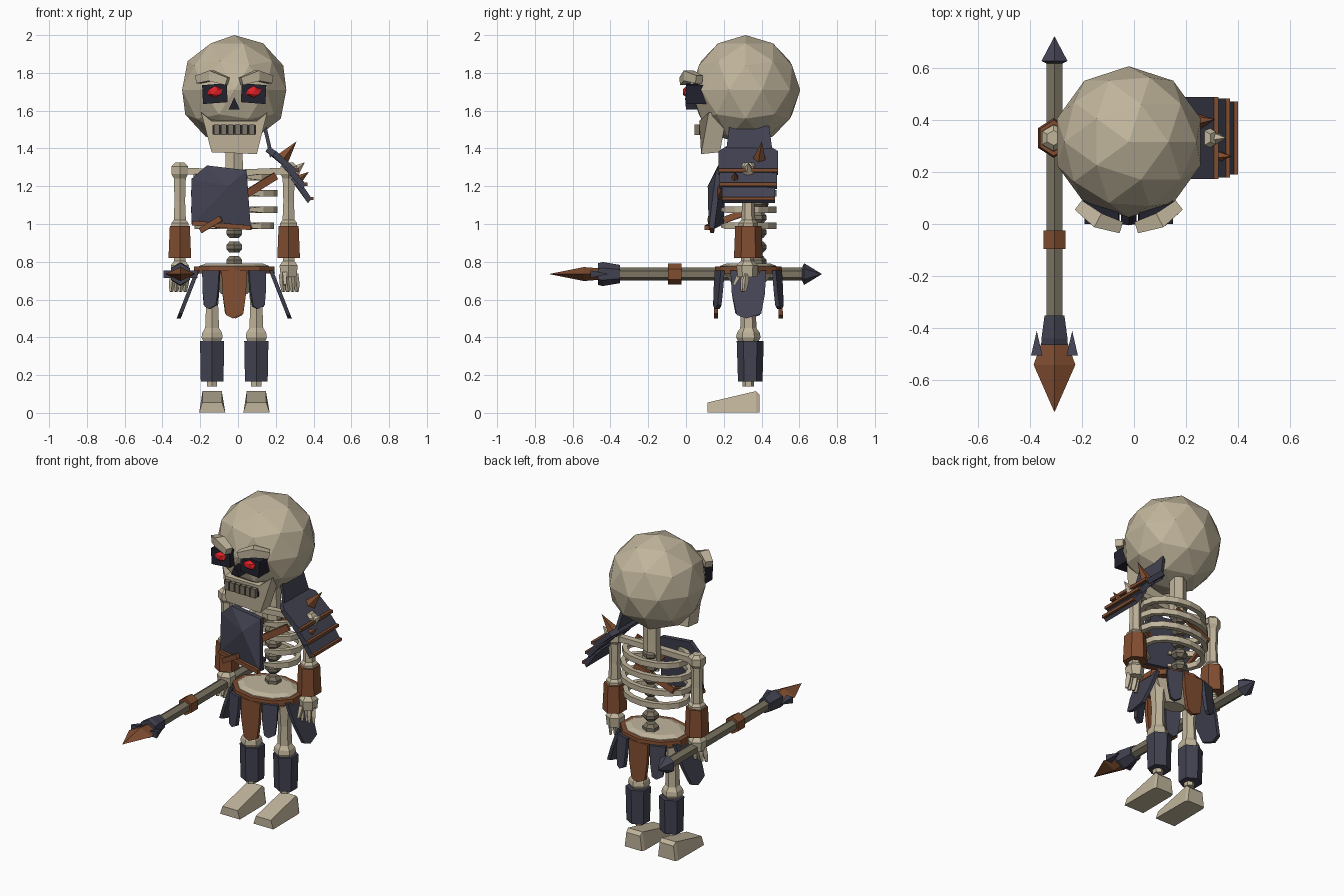
import bpy, bmesh, math
from mathutils import Vector, Matrix

if "Cube" in bpy.data.objects:
    bpy.data.objects.remove(bpy.data.objects["Cube"])

CX = -0.02          # body centre line
CY = 0.33           # body depth centre


def material(name, rgb):
    m = bpy.data.materials.new(name)
    m.use_nodes = True
    m.diffuse_color = (*rgb, 1)
    m.node_tree.nodes["Principled BSDF"].inputs["Base Color"].default_value = (*rgb, 1)
    return m


BONE = material("bone", (0.53, 0.46, 0.33))
GREY = material("weathered_wood", (0.20, 0.175, 0.125))
DARK = material("dark_iron", (0.055, 0.055, 0.085))
BROWN = material("rusty_leather", (0.22, 0.075, 0.03))
RED = material("glowing_red", (0.75, 0.015, 0.02))
BLACK = material("socket_black", (0.016, 0.016, 0.028))


def finish(name, bm, mat):
    bmesh.ops.remove_doubles(bm, verts=bm.verts, dist=0.0005)
    bmesh.ops.recalc_face_normals(bm, faces=bm.faces)
    me = bpy.data.meshes.new(name)
    bm.to_mesh(me)
    bm.free()
    me.materials.append(mat)
    ob = bpy.data.objects.new(name, me)
    bpy.context.collection.objects.link(ob)
    return ob


def bridge(bm, rings):
    """Skin a list of equal rings and cap both ends."""
    loops = [[bm.verts.new(p) for p in r] for r in rings]
    n = len(loops[0])
    for a, b in zip(loops, loops[1:]):
        for i in range(n):
            bm.faces.new((a[i], a[(i + 1) % n], b[(i + 1) % n], b[i]))
    bm.faces.new(loops[0])
    bm.faces.new(loops[-1])


def limb(name, base, stations, mat, n=6, axis=(0, 0, 1)):
    """Faceted shaft; stations are (distance, half width, half depth)."""
    q = Vector(axis).to_track_quat('Z', 'Y')
    k = 1 / math.cos(math.pi / n)
    rings = []
    for t, rx, ry in stations:
        angs = [(i + 0.5) * math.tau / n for i in range(n)]
        rings.append([Vector(base) + q @ Vector((rx * k * math.cos(a), ry * k * math.sin(a), t))
                      for a in angs])
    bm = bmesh.new()
    bridge(bm, rings)
    return finish(name, bm, mat)


def slab(name, pts, thick, mat):
    """Outline given thickness along a vector."""
    bm = bmesh.new()
    t = Vector(thick)
    bridge(bm, [[Vector(p) for p in pts], [Vector(p) + t for p in pts]])
    return finish(name, bm, mat)


def bar(name, pts, w, h, mat, taper=1.0):
    """Rectangular bar along a path, ends scaled by taper."""
    pts = [Vector(p) for p in pts]
    rings = []
    for i, p in enumerate(pts):
        d = (pts[min(i + 1, len(pts) - 1)] - pts[max(i - 1, 0)]).normalized()
        side = d.cross(Vector((0, 0, 1))).normalized()
        up = side.cross(d)
        k = taper if i in (0, len(pts) - 1) else 1
        rings.append([p + side * w * a * k / 2 + up * h * b * k / 2
                      for a, b in ((-1, -1), (1, -1), (1, 1), (-1, 1))])
    bm = bmesh.new()
    bridge(bm, rings)
    return finish(name, bm, mat)


def ball(name, loc, size, mat, sub=1):
    bm = bmesh.new()
    bmesh.ops.create_icosphere(bm, subdivisions=sub, radius=1,
                               matrix=Matrix.Translation(loc) @ Matrix.Diagonal((*size, 1)))
    return finish(name, bm, mat)


# Skull, jaw and face
ball("skull", (CX, 0.315, 1.71), (0.29, 0.29, 0.29), BONE, 2)
jaw = [(0.175, 0.12, 1.59), (0.12, 0.07, 1.545), (-0.12, 0.07, 1.545),
       (-0.175, 0.12, 1.59), (-0.12, 0.08, 1.38), (0.12, 0.08, 1.37)]
slab("jaw", [(CX + x, y, z) for x, y, z in jaw], (0, 0.1, 0.01), BONE)
slab("mouth_gap", [(CX + x, 0.069, z) for x, z in ((-.115, 1.475), (.115, 1.475), (.115, 1.525), (-.115, 1.525))],
     (0, 0.009, 0), BLACK)
for i in range(6):
    limb("tooth", (CX + (i - 2.5) * 0.037, 0.06, 1.472), [(0, .015, .015), (0.055, .015, .015)], GREY, 4)
slab("nose_hole", [(CX - .03, 0, 1.605), (CX + .03, 0, 1.605), (CX, -.005, 1.67)], (0, 0.1, 0), BLACK)
for s in (-1, 1):
    socket = [(.035, 1.645), (.165, 1.635), (.17, 1.735), (.04, 1.745)]
    slab("eye_socket", [(CX + s * x, 0.0, z) for x, z in socket], (0, 0.12, 0), BLACK)
    ball("eye", (CX + s * 0.102, 0, 1.70), (0.044, 0.02, 0.03), RED)
    bar("brow", [(CX + s * .19, .07, 1.765), (CX + s * .12, .015, 1.785), (CX + s * .035, -.012, 1.755)],
        0.06, 0.055, BONE, 0.75)

# Neck, spine and ribs
limb("neck", (CX, 0.37, 1.2), [(0, .05, .04), (.14, .045, .04), (.28, .045, .04)], BONE)
for i in range(7):
    limb("vertebra", (CX, 0.38, 0.77 + i * 0.078),
         [(0, .025, .025), (.02, .042, .04), (.04, .042, .04), (.06, .025, .025)], GREY)
for i, rx in enumerate((0.195, 0.215, 0.215, 0.20)):
    path = []
    for j in range(15):
        a = math.radians(-70 + 320 * j / 14)
        path.append((CX + rx * math.cos(a), 0.325 + 0.14 * math.sin(a), 0.99 + i * 0.086))
    bar("rib", path, 0.03, 0.034, BONE, 0.5)
bar("collar_bone", [(CX - .25, CY, 1.28), (CX, .31, 1.27), (CX + .25, CY, 1.28)], 0.04, 0.035, BONE)

# Faceted breastplate and its straps
outline = [(-.245, .18, 1.24), (-.165, .17, 1.31), (.045, .16, 1.285), (.068, .12, .975), (-.245, .17, 1.0)]
bm = bmesh.new()
front = [bm.verts.new(p) for p in outline]
back = [bm.verts.new((x, y + .03, z)) for x, y, z in outline]
peak = bm.verts.new((-.05, .115, 1.2))
for i in range(5):
    j = (i + 1) % 5
    bm.faces.new((front[i], front[j], peak))
    bm.faces.new((front[i], front[j], back[j], back[i]))
bm.faces.new(back)
finish("breastplate", bm, DARK)
bar("chest_strap_low", [(-.24, .165, 1.005), (.07, .11, .98)], 0.025, 0.025, BROWN)
bar("chest_strap_knot", [(-.20, .14, .965), (-.09, .125, 1.03)], 0.02, 0.03, BROWN)
bar("chest_strap_high", [(.03, .17, 1.15), (.20, .22, 1.255)], 0.02, 0.04, BROWN)
bar("back_strap", [(-.22, .2, 1.02), (-.2, .42, 1.1), (.05, .44, 1.2)], 0.02, 0.035, BROWN)

# Arms, hands, legs and feet
for s in (-1, 1):
    x = CX + s * 0.288
    limb("shoulder_joint", (x, CY, 1.235), [(0, .028, .028), (.03, .044, .044), (.07, .044, .044), (.09, .025, .025)], BONE)
    limb("upper_arm", (x, CY, 1.0), [(0, .033, .033), (.12, .028, .028), (.25, .032, .032)], BONE)
    limb("elbow_joint", (x, CY, .975), [(0, .045, .045), (.03, .045, .045), (.055, .025, .025)], BONE)
    limb("bracer", (x, CY, .82), [(0, .06, .066), (.17, .053, .06)], BROWN)
    limb("wrist", (x, .325, .72), [(0, .042, .045), (.06, .048, .05), (.085, .03, .03), (.11, .03, .03)], BONE)
    for i in range(4):
        limb("finger", (x + (i - 1.5) * 0.024, .31 + .01 * (i % 2), .735),
             [(0, .010, .012), (.05, .011, .013), (.095, .006, .008)], BONE, 4, (s * 0.1, -0.12, -1))
    limb("thumb", (x - s * .02, .285, .74), [(0, .012, .012), (.07, .007, .007)], BONE, 4, (0, -.5, -1))

    x = CX + s * 0.117
    limb("thigh", (x, CY, .42), [(0, .038, .038), (.15, .032, .034), (.31, .045, .045)], BONE)
    limb("knee_joint", (x, CY, .375), [(0, .045, .045), (.025, .056, .056), (.05, .052, .052), (.085, .03, .03)], BONE)
    limb("shin_guard", (x, .34, .165), [(0, .06, .056), (.215, .064, .062)], DARK)
    limb("ankle", (x, CY, .14), [(0, .027, .027), (.05, .027, .027)], BONE)
    foot = bmesh.new()
    bridge(foot, [[(x + a * w, y, z) for a, z in ((-1, 0.003), (1, 0.003), (k, h), (-k, h))]
                  for w, y, k, h in ((.07, .115, .75, .055), (.068, .37, .75, .115), (.06, .39, .8, .095))])
    finish("foot", foot, BONE)

# Pelvis, belt and hanging flaps
limb("pelvis", (CX, CY, .63), [(0, .07, .05), (.06, .13, .09), (.11, .17, .13)], BONE, 8)
limb("belt", (CX, CY, .738), [(0, .215, .17), (.036, .212, .168)], BROWN, 10)
limb("pelvis_top", (CX, CY, .765), [(0, .188, .145), (.013, .185, .142), (.026, .15, .11)], BONE, 10)


def flap(name, off, angle, wide, low, flare, mat):
    out = Vector((math.cos(angle), math.sin(angle), 0))
    tan = Vector((-out.y, out.x, 0))
    top = Vector((CX + off[0], CY + off[1], .755))
    drop = .755 - low
    pts = [top + tan * wide * a + out * flare * f - Vector((0, 0, drop * f))
           for a, f in ((-.5, 0), (.5, 0), (.46, .5), (.36, .9), (-.05, 1), (-.32, .93), (-.46, .5))]
    slab(name, pts, out * -0.022, mat)


for s in (-1, 1):
    quarter = s * math.pi / 2
    flap("centre_flap", (0, s * .178), quarter, .135, .50, .005, BROWN)
    for m in (-1, 1):
        flap("short_flap", (m * .125, s * .162), quarter - m * s * .35, .095, .55, .015, DARK)
    flap("hip_flap", (s * .205, 0), 0 if s > 0 else math.pi, .19, .50, .10, DARK)

# Layered shoulder armour with trimmed edges and spikes
slab("armour_collar", [(.15, .23, 1.52), (.15, .44, 1.52), (.185, .46, 1.37), (.185, .21, 1.37)], (-.015, 0, -.02), DARK)
plates = (((.165, 1.41), (.315, 1.285), .14, .158), ((.25, 1.33), (.36, 1.21), .15, .152),
          ((.30, 1.26), (.39, 1.135), .14, .14))
for (x0, z0), (x1, z1), w0, w1 in plates:
    xm, zm = x0 + (x1 - x0) * .25, z0 + (z1 - z0) * .2
    slab("shoulder_plate", [(x0, CY - w0 * .85, z0), (xm, CY - w1, zm), (x1, CY - w1, z1),
                            (x1, CY + w1, z1), (xm, CY + w1, zm), (x0, CY + w0 * .85, z0)],
         (-.02, 0, -.025), DARK)
    bar("plate_trim", [(x1, CY - w1, z1), (x1, CY + w1, z1)], 0.018, 0.018, BROWN)
limb("shoulder_spike", (.235, .39, 1.345), [(0, .03, .03), (.12, 0, 0)], BROWN, 5, (.65, .1, .8))
limb("shoulder_spike", (.30, CY, 1.28), [(0, .026, .026), (.07, 0, 0)], BONE, 5, (.75, 0, .65))
limb("shoulder_spike", (.32, .26, 1.235), [(0, .02, .02), (.07, 0, 0)], BROWN, 5, (.8, 0, .6))

# Spear held level at the right hand, pointing forward
grip = (-.305, 0, .735)


def spear_part(name, stations, mat, n=6, dx=0):
    limb(name, (grip[0] + dx, 0, grip[2]), stations, mat, n, (0, -1, 0))


spear_part("spear_shaft", [(-.63, .03, .03), (.38, .03, .03)], GREY)
spear_part("spear_butt", [(-.72, 0, 0), (-.625, .05, .05), (-.615, .03, .03)], DARK)
spear_part("spear_ring", [(.025, .043, .048), (.095, .043, .048)], BROWN)
spear_part("spear_collar", [(.35, .038, .042), (.44, .05, .055), (.465, .05, .05)], DARK)
bm = bmesh.new()
bridge(bm, [[(grip[0] + a * w, -t, grip[2] + b * h) for a, b in ((1, 0), (0, 1), (-1, 0), (0, -1))]
            for t, w, h in ((.455, .05, .03), (.54, .08, .037), (.72, .001, .001))])
finish("spear_head", bm, BROWN)
for s in (-1, 1):
    spear_part("spear_barb", [(.41, 0, 0), (.505, .022, .02)], DARK, 4, s * .068)
